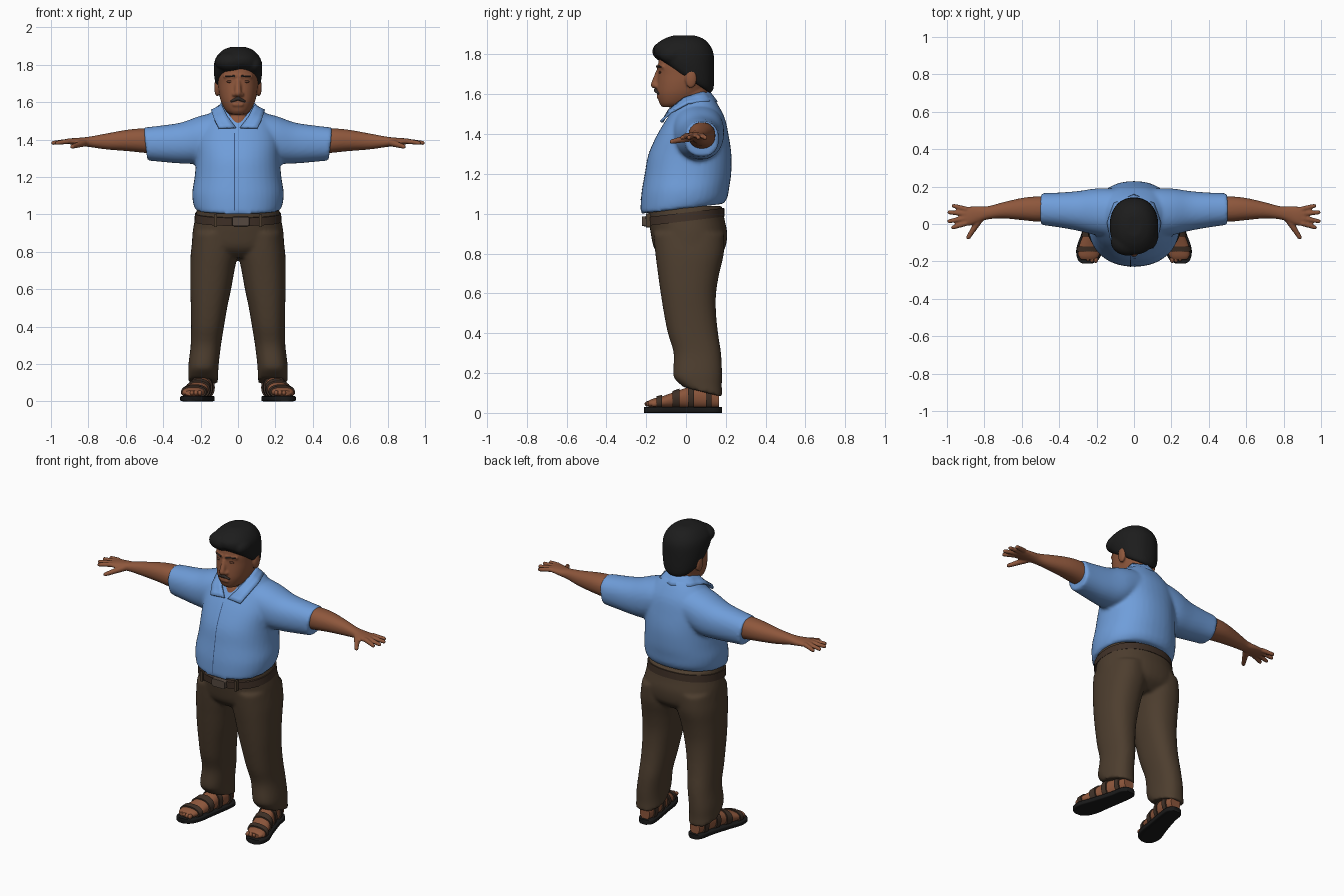
import bpy, bmesh, math
from mathutils import Vector, Matrix

default_cube = bpy.data.objects.get("Cube")
if default_cube:
    bpy.data.objects.remove(default_cube, do_unlink=True)


def material(name, red, green, blue):
    mat = bpy.data.materials.new(name)
    mat.use_nodes = True
    colour = (red, green, blue, 1)
    mat.diffuse_color = colour
    shader = mat.node_tree.nodes["Principled BSDF"]
    shader.inputs["Base Color"].default_value = colour
    shader.inputs["Roughness"].default_value = 0.8
    return mat


SKIN = material("warm brown skin", .27, .095, .045)
SKIN_DARK = material("shaded brown skin", .12, .045, .025)
SHIRT = material("sky blue cloth", .16, .34, .70)
SEAM = material("dark blue seam", .04, .09, .22)
TROUSERS = material("dark brown cloth", .075, .048, .028)
LEATHER = material("brown leather", .05, .03, .02)
HAIR = material("black hair", .012, .012, .012)
MOUSTACHE = material("grey brown hair", .04, .03, .026)
RUBBER = material("black rubber", .01, .01, .01)
METAL = material("dull buckle metal", .09, .065, .05)


def spline(rows, steps):
    """Smooth interpolation through section rows."""
    rows = [Vector(tuple(r) + (0,) * (6 - len(r))) for r in rows]
    for i in range(len(rows) - 1):
        a, b, c, d = (rows[min(max(i + k, 0), len(rows) - 1)] for k in (-1, 0, 1, 2))
        for k in range(steps):
            t = k / steps
            yield b + t * .5 * ((c - a) + t * ((2 * a - 5 * b + 4 * c - d)
                                + t * (3 * b - a - 3 * c + d)))
    yield rows[-1]


def loft(bm, axis, rows, power=2.2, steps=4, count=40):
    """Rows are: position on axis, two centre coordinates, two radii, tilt."""
    rings = []
    for pos, u, v, ru, rv, tilt in spline(rows, steps):
        ring = []
        for k in range(count):
            angle = math.tau * k / count
            c, s = math.cos(angle), math.sin(angle)
            c = math.copysign(abs(c) ** (2 / power), c) * ru
            s = math.copysign(abs(s) ** (2 / power), s) * rv
            along = pos + tilt * s
            point = {"x": (along, u + c, v + s), "y": (u + c, along, v + s),
                     "z": (u + c, v + s, along)}[axis]
            ring.append(bm.verts.new(point))
        rings.append(ring)
    for lower, upper in zip(rings, rings[1:]):
        for k in range(count):
            j = (k + 1) % count
            bm.faces.new((lower[k], lower[j], upper[j], upper[k]))
    bm.faces.new(rings[0])
    bm.faces.new(rings[-1])


def ball(bm, centre, size):
    place = Matrix.Translation(centre) @ Matrix.Diagonal((*size, 1))
    bmesh.ops.create_uvsphere(bm, u_segments=20, v_segments=12, radius=1, matrix=place)


def capsule(bm, start, end, r_start, r_end):
    start, end = Vector(start), Vector(end)
    way = end - start
    place = Matrix.Translation((start + end) / 2) @ way.to_track_quat("Z", "Y").to_matrix().to_4x4()
    bmesh.ops.create_cone(bm, cap_ends=True, segments=16, radius1=r_start, radius2=r_end,
                          depth=way.length, matrix=place)
    ball(bm, start, (r_start,) * 3)
    ball(bm, end, (r_end,) * 3)


def finish(name, bm, mat, side=1, voxel=0, relax=4):
    """Make the object; a voxel size fuses overlapping volumes into one skin."""
    bmesh.ops.scale(bm, vec=(side, 1, 1), verts=bm.verts)
    bmesh.ops.recalc_face_normals(bm, faces=bm.faces)
    mesh = bpy.data.meshes.new(name)
    bm.to_mesh(mesh)
    bm.free()
    mesh.materials.append(mat)
    mesh.shade_smooth()
    mesh.set_sharp_from_angle(angle=math.radians(50))
    obj = bpy.data.objects.new(name, mesh)
    bpy.context.collection.objects.link(obj)
    if voxel:
        fuse = obj.modifiers.new("fuse", "REMESH")
        fuse.mode, fuse.voxel_size, fuse.use_smooth_shade = "VOXEL", voxel, True
        soften = obj.modifiers.new("soften", "SMOOTH")
        soften.factor, soften.iterations = .5, relax
    return obj


# Shirt: body and both sleeves fused
bm = bmesh.new()
loft(bm, "z", [(1.025, 0, -.02, .228, .208, .12), (1.06, 0, -.01, .24, .218, .1),
               (1.12, 0, -.003, .244, .22, .05), (1.2, 0, .01, .232, .217),
               (1.3, 0, .02, .224, .208), (1.4, 0, .035, .225, .178),
               (1.48, 0, .05, .2, .145), (1.54, 0, .055, .15, .11), (1.585, 0, .05, .1, .085)])
sleeve = [(.1, .06, 1.425, .13, .12), (.2, .065, 1.4, .125, .127), (.3, .07, 1.382, .106, .11),
          (.4, .075, 1.378, .093, .098), (.495, .08, 1.376, .085, .088, .12)]
loft(bm, "x", [(-r[0], *r[1:5], -sum(r[5:])) for r in reversed(sleeve)] + sleeve)
shirt = finish("shirt", bm, SHIRT, voxel=.011)

# Collar strip folded around the neck, with two front points
bm = bmesh.new()
inner = [(.012, -.118, 1.463), (.055, -.085, 1.52), (.084, -.01, 1.58), (.075, .075, 1.608)]
outer = [(.104, -.128, 1.462), (.128, -.075, 1.51), (.142, .01, 1.555), (.105, .11, 1.562)]
flip = lambda row: [(-x, y, z) for x, y, z in reversed(row)]
inner = inner + [(0, .115, 1.612)] + flip(inner)
outer = outer + [(0, .155, 1.56)] + flip(outer)
pairs = [[bm.verts.new(p) for p in pair] for pair in zip(inner, outer)]
for (a, b), (c, d) in zip(pairs, pairs[1:]):
    bm.faces.new((a, b, d, c))
bmesh.ops.subdivide_edges(bm, edges=bm.edges, cuts=2, smooth=.3, use_grid_fill=True)
collar = finish("collar", bm, SHIRT)
thick = collar.modifiers.new("thickness", "SOLIDIFY")
thick.thickness, thick.offset = .012, 0


def cling(obj, gap):
    wrap = obj.modifiers.new("cling", "SHRINKWRAP")
    wrap.target, wrap.wrap_method, wrap.offset = shirt, "PROJECT", gap
    wrap.use_project_x = wrap.use_project_z = False
    wrap.use_project_y = wrap.use_positive_direction = True


# Front opening seam and buttons, laid on the shirt
bm = bmesh.new()
line = [[bm.verts.new((x, -.4, 1.02 + .018 * k)) for x in (-.021, -.016)] for k in range(24)]
for (a, b), (c, d) in zip(line, line[1:]):
    bm.faces.new((a, b, d, c))
cling(finish("front_seam", bm, SEAM), .002)
bm = bmesh.new()
for k in range(5):
    place = Matrix.Translation((.004, -.4, 1.08 + .08 * k)) @ Matrix.Rotation(math.pi / 2, 4, "X")
    bmesh.ops.create_circle(bm, cap_ends=True, segments=12, radius=.006, matrix=place)
cling(finish("buttons", bm, SHIRT), .003)

# Trousers: hips and both legs fused
bm = bmesh.new()
loft(bm, "z", [(.77, 0, .015, .17, .12), (.82, 0, .018, .24, .175), (.9, 0, .015, .243, .192),
               (.97, 0, .004, .231, .19), (1.04, 0, -.005, .217, .187)])
leg = [(.105, .186, .085, .079, .098, -.25), (.15, .186, .063, .08, .117, -.15),
       (.2, .184, .058, .081, .123), (.3, .172, .057, .081, .119), (.4, .163, .035, .088, .126),
       (.5, .155, .02, .097, .131), (.6, .146, .012, .109, .139), (.7, .137, .013, .118, .154),
       (.8, .126, .018, .126, .172), (.9, .12, .015, .118, .178)]
for side in (1, -1):
    loft(bm, "z", [(r[0], side * r[1], *r[2:]) for r in leg], power=2.3)
finish("trousers", bm, TROUSERS, voxel=.011)

# Belt, loops and buckle
bm = bmesh.new()
loft(bm, "z", [(.962, 0, -.006, .234, .2, .12), (1.005, 0, -.008, .23, .2, .12)], steps=1)
finish("belt", bm, LEATHER)
bm = bmesh.new()
for x in (-.12, .12):
    loft(bm, "y", [(-.2, x, .966, .008, .034), (-.178, x, .966, .008, .034)], power=8, steps=1)
finish("belt_loops", bm, TROUSERS)
bm = bmesh.new()
loft(bm, "y", [(-.222, .015, .962, .045, .024), (-.195, .015, .962, .047, .026)], power=8, steps=1)
finish("belt_buckle", bm, METAL)

# Head with neck, nose and ears fused
bm = bmesh.new()
loft(bm, "z", [(1.535, 0, -.07, .04, .048), (1.555, 0, -.05, .066, .083), (1.6, 0, -.03, .09, .115),
               (1.65, 0, -.015, .102, .13), (1.7, 0, -.005, .107, .137), (1.75, 0, 0, .11, .14),
               (1.82, 0, 0, .1, .125), (1.86, 0, 0, .06, .08)])
loft(bm, "z", [(1.44, 0, 0, .05, .105), (1.5, 0, .015, .07, .1), (1.56, 0, .025, .08, .085),
               (1.66, 0, .03, .08, .085)])
capsule(bm, (0, -.138, 1.715), (0, -.158, 1.648), .013, .019)
for side in (1, -1):
    ball(bm, (side * .017, -.147, 1.641), (.014, .016, .012))
    ball(bm, (side * .112, .025, 1.68), (.015, .03, .05))
    capsule(bm, (side * .015, -.137, 1.738), (side * .07, -.113, 1.738), .012, .01)
capsule(bm, (-.02, -.138, 1.587), (.02, -.138, 1.587), .01, .01)
ball(bm, (0, -.11, 1.56), (.035, .025, .02))
finish("head", bm, SKIN, voxel=.006)

# Facial features
bm = bmesh.new()
for side in (1, -1):
    capsule(bm, (0, -.151, 1.62), (side * .034, -.138, 1.605), .011, .007)
finish("moustache", bm, MOUSTACHE, voxel=.004, relax=2)
bm = bmesh.new()
for side in (1, -1):
    ball(bm, (side * .042, -.13, 1.71), (.02, .007, .007))
finish("eyes", bm, SKIN_DARK)
bm = bmesh.new()
for side in (1, -1):
    capsule(bm, (side * .02, -.147, 1.739), (side * .066, -.122, 1.739), .005, .004)
finish("eyebrows", bm, MOUSTACHE)

# Hair cap, low at the nape and swept to one side at the front
bm = bmesh.new()
loft(bm, "z", [(1.685, 0, 0, .107, .122, -.65), (1.71, 0, -.004, .121, .143, -.55),
               (1.77, 0, -.01, .13, .152, -.25), (1.83, 0, -.012, .122, .147, -.08),
               (1.875, 0, -.012, .086, .105), (1.895, 0, -.01, .04, .055)])
ball(bm, (-.035, -.095, 1.815), (.09, .075, .055))
ball(bm, (.085, -.06, 1.80), (.045, .075, .05))
finish("hair", bm, HAIR, voxel=.008)

sole = [(-.212, .25, .015, .025, .015), (-.19, .245, .015, .056, .015), (-.13, .235, .015, .073, .015),
        (-.04, .213, .015, .064, .015), (.08, .185, .015, .055, .015), (.15, .176, .015, .05, .015),
        (.18, .176, .015, .025, .015)]
foot = [(-.19, .243, .045, .04, .014), (-.17, .242, .048, .054, .022), (-.12, .232, .053, .062, .03),
        (-.05, .212, .065, .057, .043), (.02, .195, .075, .052, .055), (.1, .18, .075, .048, .055),
        (.165, .176, .065, .034, .04)]
fingers = [(.08, .964, .097), (.055, .986, .062), (.03, .988, .015), (.003, .967, -.018)]

for side, label in ((1, "left"), (-1, "right")):
    # Arm and hand
    bm = bmesh.new()
    loft(bm, "x", [(.44, .08, 1.39, .066, .068), (.52, .08, 1.395, .067, .064),
                   (.6, .08, 1.395, .059, .056), (.7, .073, 1.39, .043, .043),
                   (.78, .06, 1.388, .035, .03), (.83, .052, 1.388, .043, .023),
                   (.88, .042, 1.39, .051, .018), (.915, .04, 1.39, .046, .013)])
    for knuckle, tip_x, tip_y in fingers:
        capsule(bm, (.9, knuckle, 1.392), (tip_x, tip_y, 1.382), .0145, .0115)
    capsule(bm, (.825, .025, 1.382), (.886, -.072, 1.362), .02, .012)
    finish(label + "_arm", bm, SKIN, side, voxel=.006, relax=3)

    # Foot with toes
    bm = bmesh.new()
    loft(bm, "y", foot)
    for k in range(5):
        ball(bm, (.204 + .021 * k, -.19 + .004 * k * k * .5, .045), (.012, .018, .014))
    finish(label + "_foot", bm, SKIN, side)

    # Sandal sole and straps
    bm = bmesh.new()
    loft(bm, "y", sole, power=6)
    finish(label + "_sole", bm, RUBBER, side)
    bm = bmesh.new()
    sections = list(spline(foot, 8))
    for start, end in ((-.15, -.115), (-.075, -.03), (.01, .04), (.1, .135)):
        band = [s + Vector((0, 0, 0, .008, .008, 0)) for s in sections if start <= s[0] <= end]
        loft(bm, "y", band, steps=1)
    finish(label + "_sandal_straps", bm, LEATHER, side)
